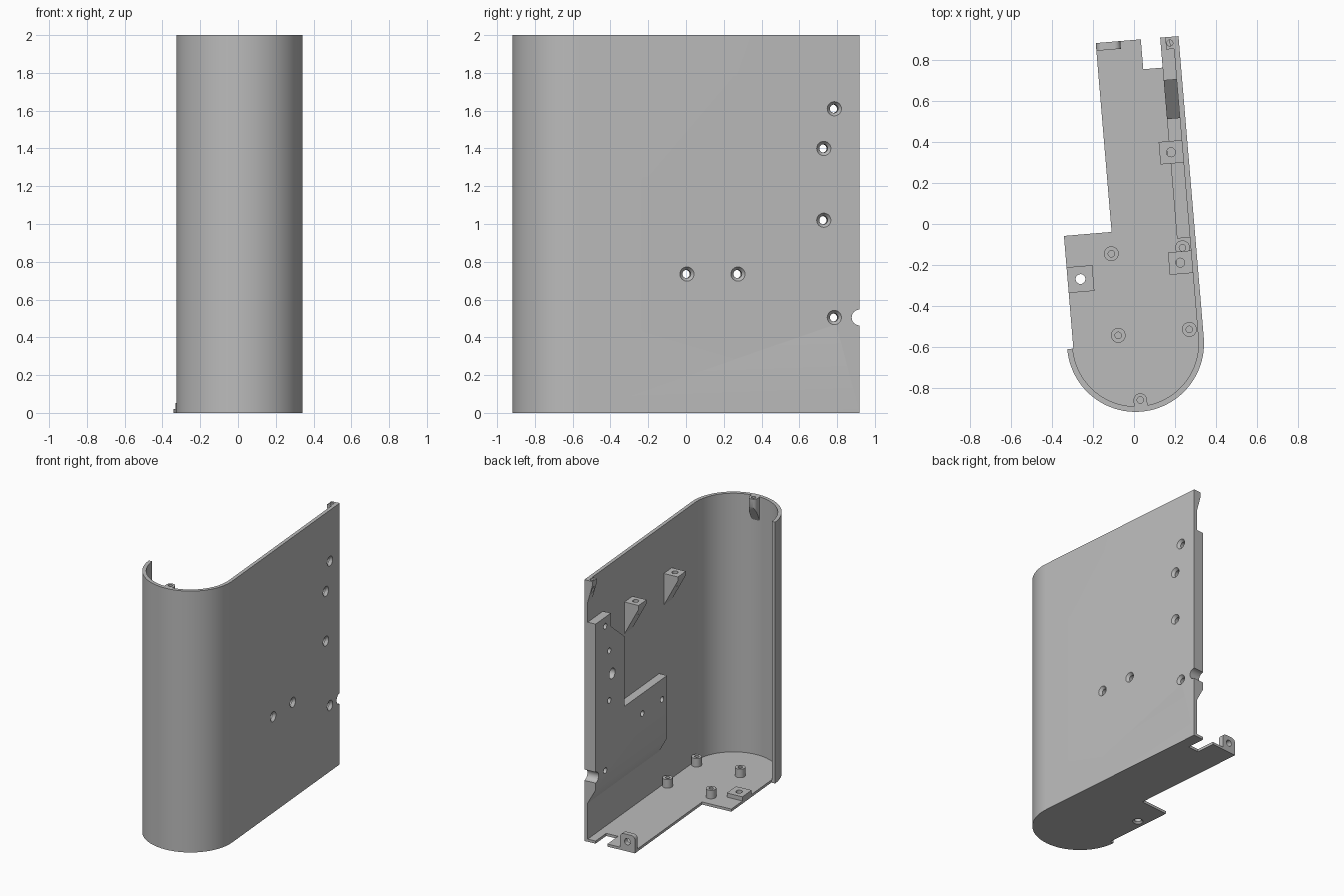
import bpy, bmesh, math
from mathutils import Matrix, Vector

cube = bpy.data.objects.get("Cube")
if cube:
    bpy.data.objects.remove(cube, do_unlink=True)

grey = bpy.data.materials.new("plain_grey")
grey.use_nodes = True
COLOUR = (0.5, 0.5, 0.5, 1)
grey.diffuse_color = COLOUR
grey.node_tree.nodes["Principled BSDF"].inputs["Base Color"].default_value = COLOUR

R, T = 0.335, 0.027          # shell radius and thickness
BACK, TOP, FLOOR = 1.48, 2.0, 0.02
INNER = R - T
PLACE = Matrix.Translation((0.0075, -0.584, 0)) @ Matrix.Rotation(math.radians(4.8), 4, 'Z')
parts = []


def to_object(name, bm):
    bmesh.ops.recalc_face_normals(bm, faces=bm.faces)
    mesh = bpy.data.meshes.new(name)
    bm.to_mesh(mesh)
    bm.free()
    mesh.materials.append(grey)
    obj = bpy.data.objects.new(name, mesh)
    bpy.context.collection.objects.link(obj)
    return obj


def prism(name, outline, lo, hi, axis='z'):
    """Extrude a 2D outline along one axis."""
    place = {'x': lambda p, h: (h, p[0], p[1]),
             'y': lambda p, h: (p[0], h, p[1]),
             'z': lambda p, h: (p[0], p[1], h)}[axis]
    bm = bmesh.new()
    a = [bm.verts.new(place(p, lo)) for p in outline]
    b = [bm.verts.new(place(p, hi)) for p in outline]
    bm.faces.new(a)
    bm.faces.new(b)
    n = len(outline)
    for i in range(n):
        j = (i + 1) % n
        bm.faces.new((a[i], a[j], b[j], b[i]))
    obj = to_object(name, bm)
    parts.append(obj)
    return obj


def arc(radius, start, end, steps, centre=(0, 0)):
    out = []
    for i in range(steps + 1):
        t = math.radians(start + (end - start) * i / steps)
        out.append((centre[0] + radius * math.cos(t), centre[1] + radius * math.sin(t)))
    return out


def drill(target, start, end, r1, r2=None):
    """Cut a round or tapered hole between two points."""
    a, b = Vector(start), Vector(end)
    bm = bmesh.new()
    spin = Vector((0, 0, 1)).rotation_difference(b - a).to_matrix().to_4x4()
    bmesh.ops.create_cone(bm, cap_ends=True, segments=24, radius1=r1,
                          radius2=r1 if r2 is None else r2, depth=(b - a).length,
                          matrix=Matrix.Translation((a + b) / 2) @ spin)
    cutter = to_object("hole_cutter", bm)
    cutter.hide_render = True
    mod = target.modifiers.new("hole", 'BOOLEAN')
    mod.operation, mod.solver, mod.object = 'DIFFERENCE', 'EXACT', cutter
    bpy.context.view_layer.update()
    cut = bpy.data.meshes.new_from_object(
        target.evaluated_get(bpy.context.evaluated_depsgraph_get()))
    target.modifiers.clear()
    target.data = cut
    bpy.data.objects.remove(cutter, do_unlink=True)


# Curved shell: long flat side running into a half-round front
shell = prism("curved_shell",
              [(R, BACK)] + arc(R, 0, -180, 48) + arc(INNER, -180, 0, 48) + [(INNER, BACK)],
              0, TOP)

# Floor with rear notch and side tongue
LEFT, ARM = -0.305, -0.071
floor = prism("floor",
              arc(R - 0.02, 0, -180, 48) + [(LEFT, 0), (LEFT, 0.553), (ARM, 0.553), (ARM, BACK),
              (0.15, BACK), (0.15, 1.333), (0.245, 1.333), (0.245, BACK), (R - 0.005, BACK)],
              0, FLOOR)

# Mounting plate on the inside of the flat side, sloped underneath
PLATE, BOTTOM = 0.245, 0.41
plate = prism("mounting_plate",
              [(BACK, BOTTOM), (BACK, 1.68), (1.27, 1.68), (1.27, 1.58), (1.08, 1.425),
               (1.08, 0.89), (0.494, 0.89), (0.494, BOTTOM)], PLATE, INNER + 0.003, 'x')
for v in plate.data.vertices:
    if v.co.x > INNER and abs(v.co.z - BOTTOM) < 0.001:
        v.co.z -= 0.12

# Countersunk screw holes through shell and plate
for y, z in ((1.346, 1.61), (1.29, 1.4), (1.29, 1.02), (1.346, 0.505),
             (0.563, 0.735), (0.834, 0.735)):
    for part in (shell, plate):
        drill(part, (0.2, y, z), (0.4, y, z), 0.022)
    drill(shell, (R - 0.02, y, z), (R + 0.004, y, z), 0.022, 0.041)

# Cable notch on the back edge, and a blind pocket in the plate
for part in (shell, plate):
    drill(part, (0.2, BACK, 0.505), (0.4, BACK, 0.505), 0.042)
drill(plate, (0.2, 1.25, 1.21), (0.295, 1.25, 1.21), 0.04)


# Wedge brackets with a screw hole
def bracket(name, inner, y, half, z, drop, hole_x, hole_r):
    obj = prism(name, [(inner, z), (INNER + 0.004, z), (INNER + 0.004, z - drop),
                       (inner, z - 0.03)], y - half, y + half, 'y')
    drill(obj, (hole_x, y, z - 0.1), (hole_x, y, z + 0.1), hole_r)
    return obj


bracket("rear_bracket", 0.195, 0.917, 0.055, 1.63, 0.25, 0.251, 0.022)
bracket("front_bracket", 0.195, 0.375, 0.055, 1.63, 0.25, 0.251, 0.022)
bracket("top_corner_tab", 0.27, BACK - 0.03, 0.03, TOP, 0.18, 0.29, 0.015)

# Rounded screw boss inside the top of the curved front
boss = prism("front_screw_boss",
             arc(0.033, 0, 180, 12, (0, -0.278)) + [(-0.033, -0.315), (0.033, -0.315)],
             1.9, TOP)
for v in boss.data.vertices:
    if v.co.z < 1.95:
        v.co.z = 1.94 + (v.co.y + 0.245) * 2
drill(boss, (0, -0.278, TOP - 0.06), (0, -0.278, TOP + 0.1), 0.016)

# Floor standoffs
for i, (x, y) in enumerate(((-0.081, 0.447), (-0.081, 0.046), (0.268, 0.046), (0.268, 0.447))):
    post = prism("standoff_%d" % (i + 1), arc(0.036, 0, 345, 23, (x, y)), 0.01, 0.085)
    drill(post, (x, y, 0.03), (x, y, 0.2), 0.016)

# Raised pad with a hole through the floor
PX, PY, PH = -0.242, 0.336, 0.063
pad = prism("floor_pad", [(PX - PH, PY - PH), (PX + PH, PY - PH),
                          (PX + PH, PY + PH), (PX - PH, PY + PH)], 0.015, 0.052)
for part in (floor, pad):
    drill(part, (PX, PY, -0.1), (PX, PY, 0.2), 0.024)
drill(floor, (PX, PY, -0.004), (PX, PY, 0.012), 0.042, 0.024)

# Upright lug with rounded top corners at the back of the floor
LX = ARM + 0.12
lug = prism("rear_lug",
            [(LX, 0.01)] + arc(0.03, 0, 90, 6, (LX - 0.03, 0.1))
            + arc(0.03, 90, 180, 6, (ARM + 0.03, 0.1)) + [(ARM, 0.01)],
            BACK - 0.038, BACK, 'y')
drill(lug, ((ARM + LX) / 2, 1.3, 0.075), ((ARM + LX) / 2, 1.6, 0.075), 0.024)

# Turn everything into place and shade
for obj in parts:
    obj.data.transform(PLACE)
    bpy.ops.object.select_all(action='DESELECT')
    obj.select_set(True)
    bpy.context.view_layer.objects.active = obj
    bpy.ops.object.shade_smooth_by_angle(angle=math.radians(30))
